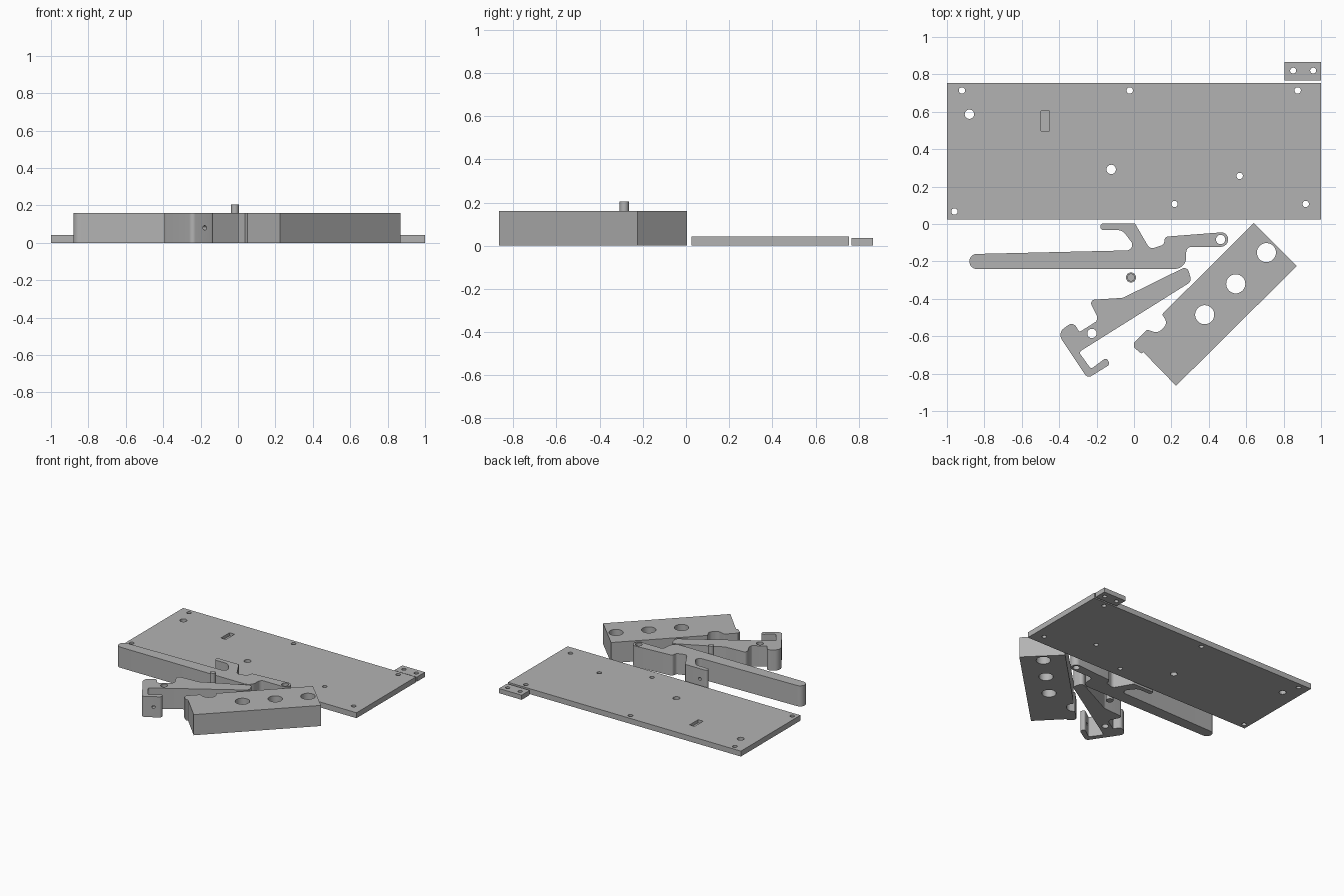
import bpy, bmesh, math
from mathutils import Vector, Matrix

if "Cube" in bpy.data.objects:
    bpy.data.objects.remove(bpy.data.objects["Cube"])

grey = bpy.data.materials.new("plain grey")
grey.diffuse_color = (0.45, 0.45, 0.45, 1)
grey.use_nodes = True
grey.node_tree.nodes["Principled BSDF"].inputs["Base Color"].default_value = grey.diffuse_color


def circle(x, y, r, n=32):
    return [(x + r * math.cos(math.tau * i / n), y + r * math.sin(math.tau * i / n)) for i in range(n)]


def rounded(corners, steps=8):
    """Outline from (x, y, radius) corners, each replaced by a fillet arc."""
    out = []
    for i, (x, y, r) in enumerate(corners):
        p = Vector((x, y))
        a = Vector(corners[i - 1][:2]) - p
        b = Vector(corners[(i + 1) % len(corners)][:2]) - p
        if r == 0:
            out.append((x, y))
            continue
        half = a.angle(b) / 2
        reach = min(r / math.tan(half), 0.49 * a.length, 0.49 * b.length)
        r = reach * math.tan(half)
        centre = p + (a.normalized() + b.normalized()).normalized() * r / math.sin(half)
        start = p + a.normalized() * reach - centre
        end = p + b.normalized() * reach - centre
        a0 = math.atan2(start.y, start.x)
        turn = (math.atan2(end.y, end.x) - a0 + math.pi) % math.tau - math.pi
        for k in range(steps + 1):
            t = a0 + turn * k / steps
            out.append((centre.x + r * math.cos(t), centre.y + r * math.sin(t)))
    return out


def slab(name, outlines, z0, z1):
    """Extrude a flat outline with holes between two heights."""
    cu = bpy.data.curves.new(name, 'CURVE')
    cu.dimensions, cu.fill_mode, cu.extrude = '2D', 'BOTH', (z1 - z0) / 2
    for pts in outlines:
        sp = cu.splines.new('POLY')
        sp.points.add(len(pts) - 1)
        for q, (x, y) in zip(sp.points, pts):
            q.co = (x, y, 0, 1)
        sp.use_cyclic_u = True
    tmp = bpy.data.objects.new("outline", cu)
    bpy.context.collection.objects.link(tmp)
    bpy.context.view_layer.update()
    dg = bpy.context.evaluated_depsgraph_get()
    me = bpy.data.meshes.new_from_object(tmp.evaluated_get(dg))
    bpy.data.objects.remove(tmp)
    bm = bmesh.new()
    bm.from_mesh(me)
    bmesh.ops.remove_doubles(bm, verts=bm.verts, dist=1e-5)
    bmesh.ops.translate(bm, verts=bm.verts, vec=(0, 0, (z0 + z1) / 2))
    bmesh.ops.recalc_face_normals(bm, faces=bm.faces)
    bm.to_mesh(me)
    bm.free()
    ob = bpy.data.objects.new(name, me)
    bpy.context.collection.objects.link(ob)
    me.materials.clear()
    me.materials.append(grey)
    return ob


def cut(ob, cutter):
    """Subtract a helper solid from a part, then discard the helper."""
    m = ob.modifiers.new("cut", 'BOOLEAN')
    m.operation, m.solver, m.object = 'DIFFERENCE', 'EXACT', cutter
    bpy.context.view_layer.objects.active = ob
    bpy.ops.object.modifier_apply(modifier=m.name)
    bpy.data.objects.remove(cutter)


def drill(ob, x, y, angle, r=0.012, length=0.08):
    """Level hole through a part at mid height."""
    c = slab("drill", [circle(0, 0, r, 20)], -length / 2, length / 2)
    c.data.transform(Matrix.Translation((x, y, 0.08)) @ Matrix.Rotation(angle, 4, 'Z')
                     @ Matrix.Rotation(math.pi / 2, 4, 'X'))
    cut(ob, c)


def rect(x0, x1, y0, y1):
    return [(x0, y0), (x1, y0), (x1, y1), (x0, y1)]


T = 0.16  # thickness of the moving parts

# Base plate with screw holes, pivot holes and a shallow slot
small = [(-0.92, 0.714), (-0.023, 0.714), (0.875, 0.714), (0.565, 0.257),
         (-0.96, 0.067), (0.217, 0.107), (0.918, 0.107)]
pivots = [(-0.88, 0.587), (-0.122, 0.292)]
plate = slab("base_plate", [rect(-1, 1, 0.025, 0.755)]
             + [circle(x, y, 0.017) for x, y in small]
             + [circle(x, y, 0.025) for x, y in pivots], 0, 0.042)
cut(plate, slab("slot_cutter", [rect(-0.496, -0.453, 0.498, 0.604)], 0.018, 0.1))

# Small mounting tab
tab = slab("mounting_tab", [rect(0.805, 1, 0.767, 0.866)]
           + [circle(x, 0.82, 0.016) for x in (0.851, 0.958)], 0, 0.036)

# Long lever with spring arm and pivot eye
lever = slab("long_lever", [rounded([
    (-0.88, -0.161, 0.039), (0.02, -0.14, 0.03), (-0.062, -0.033, 0.05), (-0.18, -0.033, 0.017),
    (-0.18, 0.003, 0.017), (0.005, 0.003, 0.01), (0.085, -0.135, 0.03), (0.16, -0.11, 0.02),
    (0.165, -0.068, 0.02), (0.503, -0.042, 0.04), (0.503, -0.122, 0.04), (0.28, -0.122, 0.03),
    (0.277, -0.24, 0.09), (-0.88, -0.24, 0.039)]), circle(0.463, -0.083, 0.025)], 0, T)
drill(lever, -0.12, -0.015, 0)

# Hooked catch
catch = slab("hooked_catch", [rounded([
    (0.285, -0.225, 0.025), (0.308, -0.307, 0.03), (-0.295, -0.685, 0.015), (-0.23, -0.775, 0.012),
    (-0.145, -0.712, 0.018), (-0.13, -0.752, 0.018), (-0.248, -0.825, 0.025), (-0.41, -0.582, 0.045),
    (-0.325, -0.522, 0.045), (-0.292, -0.578, 0.008), (-0.2, -0.52, 0.01), (-0.197, -0.495, 0.01),
    (-0.24, -0.406, 0.02), (-0.06, -0.395, 0.05)]), circle(-0.225, -0.585, 0.025)], 0, T)
drill(catch, -0.187, -0.765, math.radians(30))

# Heavy block with three through holes and a relief notch
block = slab("drilled_block", [rounded([
    (0.64, 0.005, 0), (0.87, -0.225, 0), (0.225, -0.865, 0), (0.05, -0.685, 0), (0.038, -0.692, 0),
    (0.0, -0.66, 0), (0.0, -0.635, 0), (0.07, -0.565, 0.01), (0.13, -0.585, 0.05),
    (0.18, -0.53, 0.05), (0.15, -0.483, 0.01)])]
    + [circle(x, y, 0.051, 40) for x, y in ((0.708, -0.153), (0.544, -0.32), (0.378, -0.485))], 0, T)

# Stepped pivot pin
pin = slab("pivot_pin", [circle(-0.016, -0.286, 0.021)], 0.04, 0.205)
pin_head = slab("pin_head", [circle(-0.016, -0.286, 0.027)], 0, 0.04)

# Smooth the round walls, keep the edges sharp
for ob in (plate, tab, lever, catch, block, pin, pin_head):
    bpy.ops.object.select_all(action='DESELECT')
    ob.select_set(True)
    bpy.context.view_layer.objects.active = ob
    bpy.ops.object.shade_smooth_by_angle(angle=math.radians(30))
